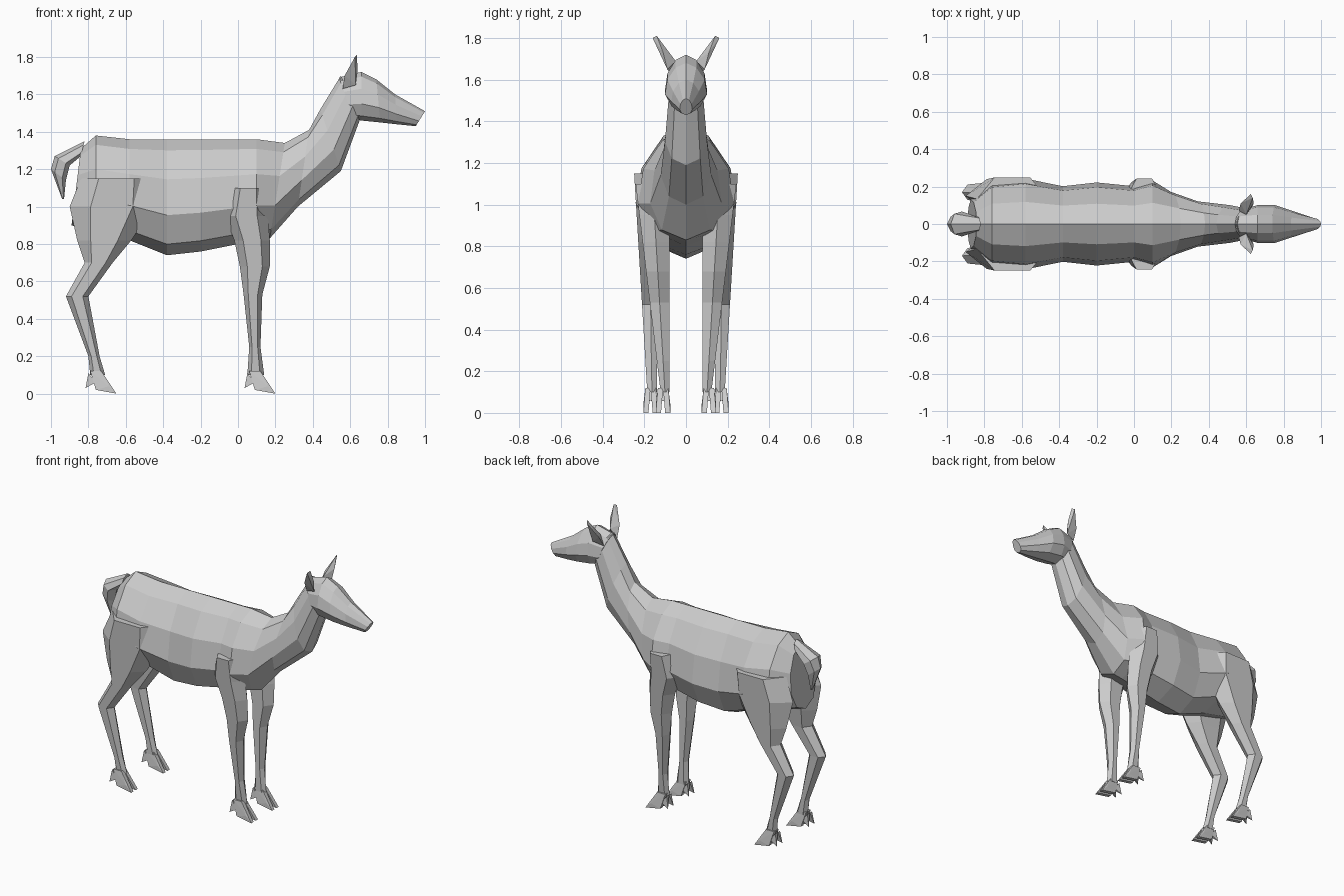
import bpy, bmesh
from math import cos, sin, pi
from mathutils import Vector

cube = bpy.data.objects.get("Cube")
if cube:
    bpy.data.objects.remove(cube, do_unlink=True)

coat = bpy.data.materials.new("coat_grey")
coat.use_nodes = True
grey = (.6, .6, .6, 1)
coat.diffuse_color = grey
coat.node_tree.nodes["Principled BSDF"].inputs["Base Color"].default_value = grey


def finish(name, bm):
    bmesh.ops.recalc_face_normals(bm, faces=bm.faces)
    mesh = bpy.data.meshes.new(name)
    bm.to_mesh(mesh)
    bm.free()
    mesh.materials.append(coat)
    obj = bpy.data.objects.new(name, mesh)
    bpy.context.collection.objects.link(obj)


def loft(name, rings):
    """Skin a list of equal-sized point rings and cap both ends."""
    bm = bmesh.new()
    loops = [[bm.verts.new(point) for point in ring] for ring in rings]
    count = len(loops[0])
    for first, second in zip(loops, loops[1:]):
        for i in range(count):
            j = (i + 1) % count
            bm.faces.new((first[i], first[j], second[j], second[i]))
    bm.faces.new(loops[0])
    bm.faces.new(loops[-1])
    finish(name, bm)


def hull(name, points):
    bm = bmesh.new()
    for point in points:
        bm.verts.new(point)
    result = bmesh.ops.convex_hull(bm, input=bm.verts)
    inside = [item for item in result["geom_interior"] if isinstance(item, bmesh.types.BMVert)]
    bmesh.ops.delete(bm, geom=inside, context="VERTS")
    finish(name, bm)


def section(top_x, top_z, low_x, low_z, width, sides=10):
    """Egg-shaped ring, fuller below, between a top point and a low point."""
    top, low = Vector((top_x, 0, top_z)), Vector((low_x, 0, low_z))
    ring = []
    for i in range(sides):
        angle = 2 * pi * i / sides
        drop = (1 - cos(angle)) / 2
        reach = width * sin(angle) * (.8 + .4 * drop)
        ring.append(top.lerp(low, drop) + Vector((0, reach, 0)))
    return ring


# Torso and neck in one skin
back_height = 1.36
rump = [section(-.84, 1.31, -.89, .9, .13), section(-.76, 1.38, -.76, .86, .22)]
barrel = [section(x, back_height, x, belly, width) for x, belly, width in (
    (-.58, .82, .24), (-.38, .74, .2), (-.2, .76, .22), (0, .8, .2), (.1, .82, .23))]
neck = [
    section(.25, 1.34, .17, .83, .17),
    section(.38, 1.41, .32, 1, .12),
    section(.44, 1.52, .55, 1.19, .1),
    section(.55, 1.7, .65, 1.46, .08),
]
loft("torso_and_neck", rump + barrel + neck)

# Head
loft("head", [
    section(.54, 1.69, .62, 1.47, .08),
    section(.66, 1.72, .66, 1.46, .1),
    section(.74, 1.68, .76, 1.45, .1),
    section(.84, 1.6, .85, 1.44, .07),
    section(1, 1.51, .95, 1.43, .03),
])

# Tail
loft("tail", [
    section(-.82, 1.35, -.84, 1.27, .04, sides=6),
    section(-.98, 1.27, -.9, 1.22, .07, sides=6),
    section(-1, 1.2, -.92, 1.14, .05, sides=6),
    section(-.94, 1.04, -.93, 1.04, .01, sides=6),
])


def leg_ring(side, height, back, front, inner, outer):
    """Flat-sided hexagon, pointed at the back and front of the leg."""
    centre = Vector(((back + front) / 2, side * (inner + outer) / 2, height))
    depth, width = (front - back) / 2, (outer - inner) / 2
    corners = [pi * i / 3 for i in range(6)]
    return [centre + Vector((depth * cos(a), side * width * sin(a) / sin(pi / 3), 0))
            for a in corners]


def fore_span(height):
    return .08, .11 + .12 * height


def hind_span(height):
    return .14 - .08 * height ** 3, .18 + .06 * height


# Legs: height, back edge, front edge
fore = [(1.1, -.03, .14), (.95, -.07, .16), (.82, -.02, .17), (.68, .01, .17),
        (.53, .03, .13), (.25, .06, .12), (.1, .05, .14)]
hind = [(1.15, -.84, -.46), (1, -.9, -.45), (.82, -.86, -.57), (.7, -.82, -.67),
        (.52, -.92, -.8), (.2, -.8, -.74), (.1, -.79, -.71)]
kinds = (("fore", fore, fore_span, 0, .11), ("hind", hind, hind_span, -.85, .17))

for side, label in ((1, "left"), (-1, "right")):
    for kind, outline, span, shift, middle in kinds:
        loft(f"{label}_{kind}_leg",
             [leg_ring(side, z, back, front, *span(z)) for z, back, front in outline])

        # Split hoof with a dew claw behind each toe
        for spread, toe in ((1, "outer"), (-1, "inner")):
            def at(x, y, z):
                return x + shift, side * (middle + spread * y), z

            pad, claw = [], [at(.035, .03, .03)]
            for y in (0, .025):
                pad += [at(.06, y, .12), at(.12, y, .12), at(.09, y + .01, .02),
                        at(.16, y + .01, .04), at(.2, y + .01, 0)]
                claw += [at(.05, y, .11), at(.09, y, .06)]
            hull(f"{label}_{kind}_{toe}_toe", pad)
            hull(f"{label}_{kind}_{toe}_dew_claw", claw)

    # Ears
    hull(f"{label}_ear", [Vector((x, side * y, z)) for x, y, z in (
        (.56, .07, 1.63), (.63, .09, 1.65), (.6, .05, 1.69),
        (.57, .11, 1.7), (.64, .11, 1.73), (.635, .14, 1.81), (.625, .16, 1.8))])
